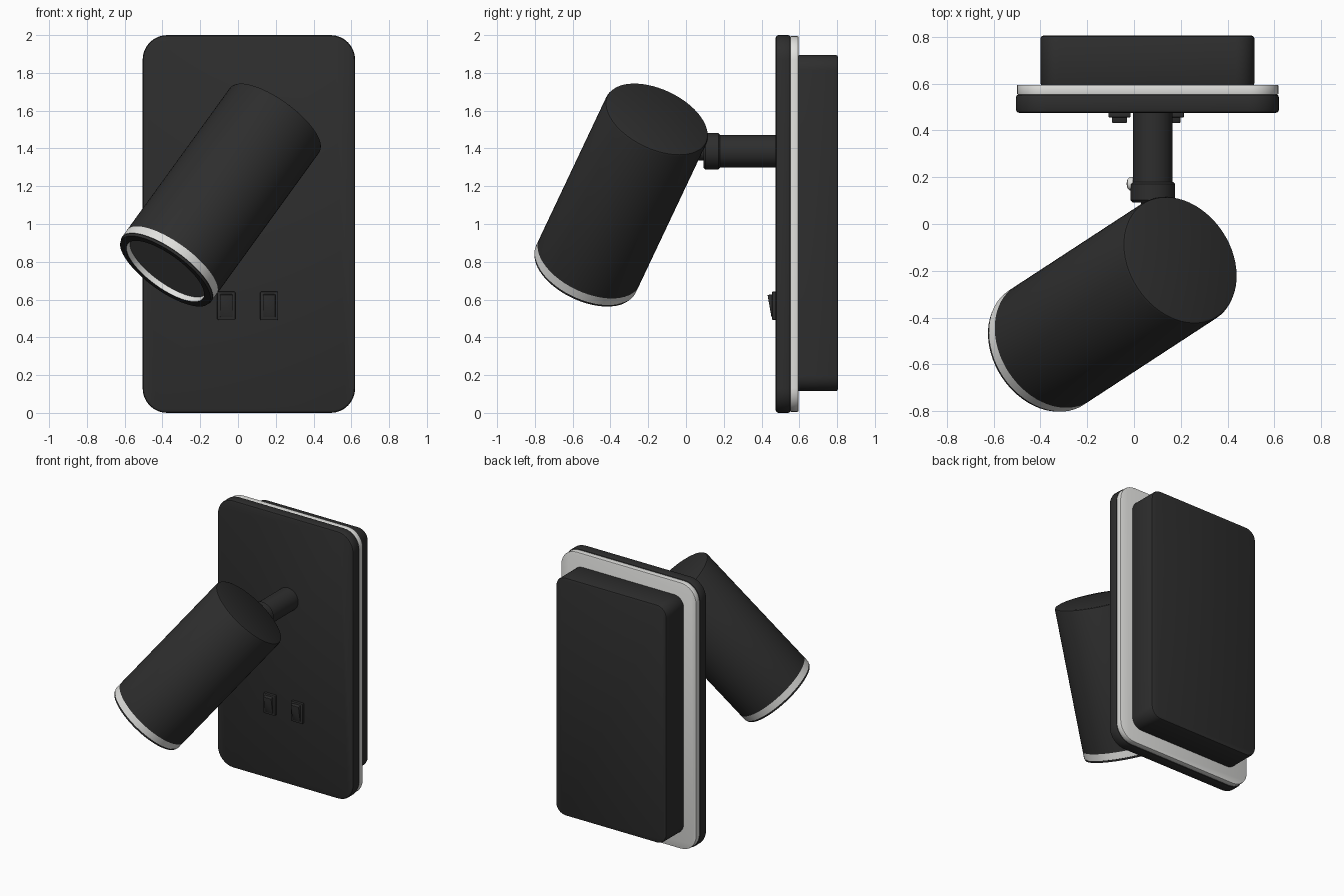
import bpy, bmesh, math
from mathutils import Vector

if "Cube" in bpy.data.objects:
    bpy.data.objects.remove(bpy.data.objects["Cube"], do_unlink=True)


def material(name, rgb):
    m = bpy.data.materials.new(name)
    m.use_nodes = True
    m.diffuse_color = (*rgb, 1)
    m.node_tree.nodes["Principled BSDF"].inputs["Base Color"].default_value = (*rgb, 1)
    return m


BLACK = material("matte black", (0.027, 0.027, 0.027))
WHITE = material("off white", (0.75, 0.75, 0.73))
GREY = material("lens grey", (0.14, 0.14, 0.14))


def finish(bm, name, mats):
    bmesh.ops.recalc_face_normals(bm, faces=bm.faces)
    mesh = bpy.data.meshes.new(name)
    bm.to_mesh(mesh)
    bm.free()
    for m in mats:
        mesh.materials.append(m)
    ob = bpy.data.objects.new(name, mesh)
    bpy.context.collection.objects.link(ob)
    bpy.ops.object.select_all(action='DESELECT')
    ob.select_set(True)
    bpy.context.view_layer.objects.active = ob
    bpy.ops.object.shade_smooth_by_angle(angle=math.radians(40))
    return ob


def plate(name, x, y, z, radius, bevel, mat, steps=8):
    """Rounded rectangle in x and z, extruded along y, with softened rims."""
    bm = bmesh.new()
    ring = []
    corners = [(x[1], z[1], -1, -1), (x[0], z[1], 1, -1), (x[0], z[0], 1, 1), (x[1], z[0], -1, 1)]
    for q, (cx, cz, sx, sz) in enumerate(corners):
        for i in range(steps + 1):
            a = math.pi / 2 * (q + i / steps)
            ring.append(bm.verts.new((cx + sx * radius + radius * math.cos(a), y[0],
                                      cz + sz * radius + radius * math.sin(a))))
    front = bm.faces.new(ring)
    back = bmesh.ops.extrude_face_region(bm, geom=[front], use_keep_orig=True)["geom"]
    bmesh.ops.translate(bm, vec=(0, y[1] - y[0], 0),
                        verts=[v for v in back if isinstance(v, bmesh.types.BMVert)])
    rims = [e for e in bm.edges if abs(e.verts[0].co.y - e.verts[1].co.y) < 1e-5]
    bmesh.ops.bevel(bm, geom=rims, offset=bevel, segments=2, profile=0.5, affect='EDGES')
    return finish(bm, name, [mat])


def lathe(name, profile, origin, direction, mats, slots=None, sides=64):
    """Revolve (radius, distance) points around an axis; slots give a material per band."""
    bm = bmesh.new()
    rings = []
    for r, t in profile:
        if r == 0:
            rings.append([bm.verts.new((0, 0, t))])
        else:
            rings.append([bm.verts.new((r * math.cos(math.tau * i / sides),
                                        r * math.sin(math.tau * i / sides), t)) for i in range(sides)])
    for k, (a, b) in enumerate(zip(rings, rings[1:])):
        for i in range(sides):
            j = (i + 1) % sides
            if len(a) == 1:
                f = bm.faces.new((a[0], b[i], b[j]))
            elif len(b) == 1:
                f = bm.faces.new((a[i], a[j], b[0]))
            else:
                f = bm.faces.new((a[i], a[j], b[j], b[i]))
            f.material_index = slots[k] if slots else 0
    ob = finish(bm, name, mats)
    ob.rotation_mode = 'QUATERNION'
    ob.rotation_quaternion = Vector(direction).to_track_quat('Z', 'Y')
    ob.location = origin
    return ob


# Wall mount: face plate, light spacer and rear box
plate("face_plate", (-0.505, 0.62), (0.475, 0.555), (0.0, 2.0), 0.13, 0.014, BLACK)
plate("light_spacer", (-0.5, 0.617), (0.553, 0.595), (0.006, 1.994), 0.126, 0.004, WHITE)
plate("rear_box", (-0.4, 0.515), (0.59, 0.805), (0.115, 1.895), 0.08, 0.012, BLACK)

# Arm, collar and pivot
ARM = Vector((0.08, 0.48, 1.385))
lathe("arm", [(0, 0), (0.085, 0), (0.085, 0.35), (0, 0.35)], ARM, (0, -1, 0), [BLACK], sides=40)
lathe("arm_collar", [(0, 0.3), (0.088, 0.3), (0.096, 0.308), (0.096, 0.378), (0.086, 0.388), (0, 0.388)],
      ARM, (0, -1, 0), [BLACK], sides=40)
lathe("pivot_stub", [(0, 0.37), (0.05, 0.37), (0.05, 0.5), (0, 0.5)], ARM, (0, -1, 0), [BLACK], sides=24)
lathe("set_screw", [(0, 0), (0.028, 0), (0.028, 0.014), (0.02, 0.024), (0, 0.028)],
      (-0.004, 0.172, 1.385), (-1, 0, 0), [WHITE], sides=24)

# Lamp head: body, light band, dark trim, recessed lens
TOP = Vector((0.2, -0.153, 1.558))
BOTTOM = Vector((-0.385, -0.535, 0.75))
L = (BOTTOM - TOP).length
R = 0.292
lathe("lamp_head",
      [(0, 0), (R - 0.014, 0), (R - 0.004, 0.004), (R, 0.014), (R, L - 0.062), (R, L - 0.015),
       (R - 0.003, L - 0.014), (R - 0.006, L), (0.246, L), (0.244, L - 0.03), (0, L - 0.03)],
      TOP, BOTTOM - TOP, [BLACK, WHITE, GREY], [0, 0, 0, 0, 1, 0, 0, 0, 1, 2])

# Two rocker switches
for side, cx in (("right", -0.062), ("left", 0.165)):
    plate(side + "_switch_frame", (cx - 0.048, cx + 0.048), (0.456, 0.48), (0.492, 0.642), 0.006, 0.003, BLACK, 2)
    rocker = plate(side + "_switch_rocker", (-0.033, 0.033), (-0.012, 0.02), (-0.06, 0.06), 0.004, 0.003, BLACK, 2)
    rocker.location = (cx, 0.454, 0.567)
    rocker.rotation_euler.x = math.radians(10)
